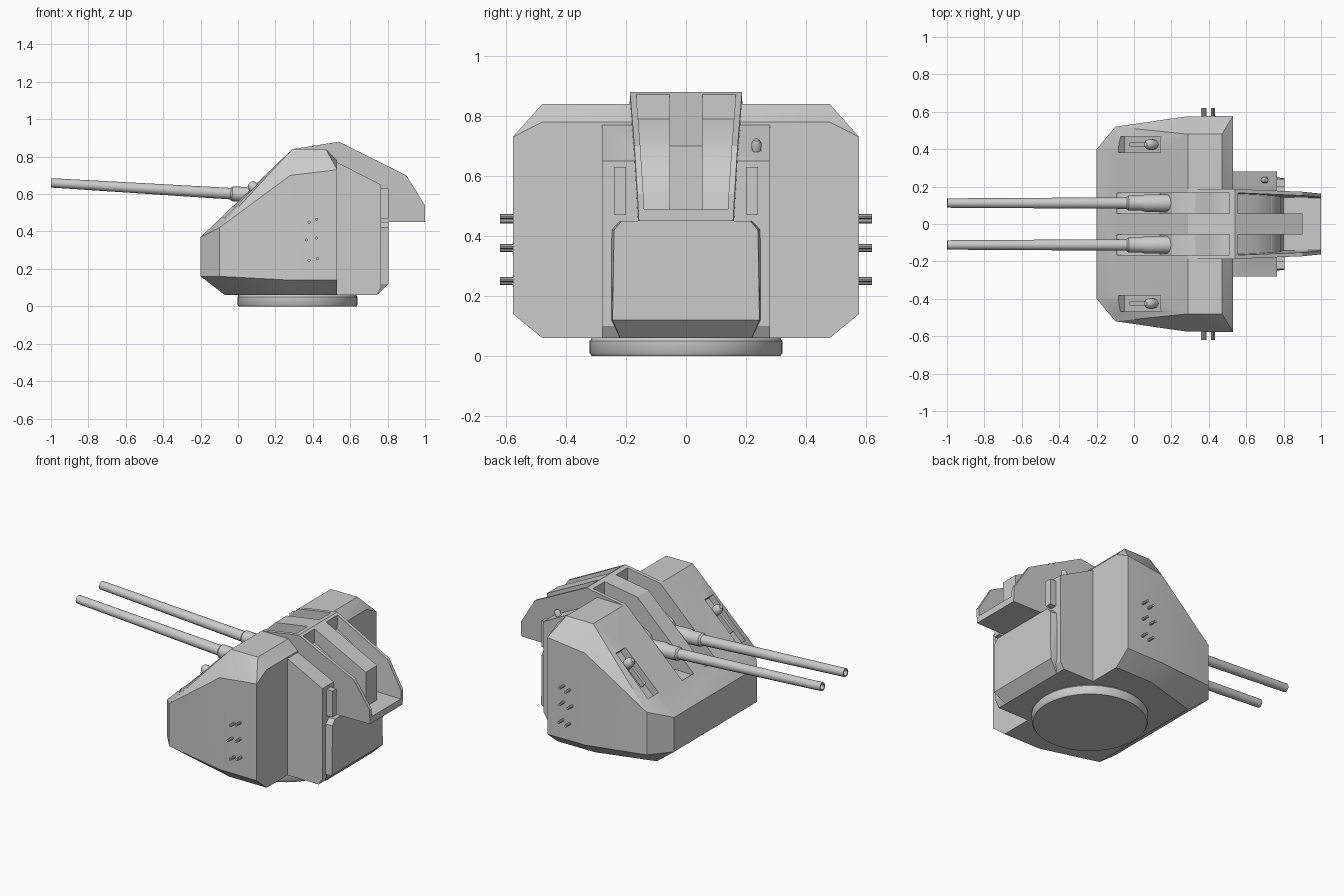
import bpy, bmesh, math
from mathutils import Vector, Matrix

if "Cube" in bpy.data.objects:
    bpy.data.objects.remove(bpy.data.objects["Cube"])


def finish(bm, name):
    bmesh.ops.recalc_face_normals(bm, faces=bm.faces)
    me = bpy.data.meshes.new(name)
    bm.to_mesh(me)
    bm.free()
    ob = bpy.data.objects.new(name, me)
    bpy.context.collection.objects.link(ob)
    return ob


def prism(name, pts, y0, y1):
    """Side profile (x, z) between two y limits, each a number or f(x, z)."""
    f = lambda y, p: y(*p) if callable(y) else y
    bm = bmesh.new()
    a = [bm.verts.new((p[0], f(y0, p), p[1])) for p in pts]
    b = [bm.verts.new((p[0], f(y1, p), p[1])) for p in pts]
    bm.faces.new(a)
    bm.faces.new(b[::-1])
    for i in range(len(pts)):
        j = (i + 1) % len(pts)
        bm.faces.new((a[i], a[j], b[j], b[i]))
    return finish(bm, name)


def hull(name, pts):
    """Convex solid from half its corners, mirrored across y."""
    bm = bmesh.new()
    for x, y, z in pts:
        bm.verts.new((x, y, z))
        bm.verts.new((x, -y, z))
    bmesh.ops.convex_hull(bm, input=bm.verts)
    bmesh.ops.dissolve_limit(bm, angle_limit=0.01, verts=bm.verts, edges=bm.edges)
    return finish(bm, name)


def lathe(name, prof, origin, axis, n=16):
    """Rings (distance, radius) along an axis, capped at both ends."""
    rot = Vector((0, 0, 1)).rotation_difference(Vector(axis)).to_matrix()
    bm = bmesh.new()
    rings = []
    for d, r in prof:
        rings.append([bm.verts.new(Vector(origin) + rot @ Vector((
            r * math.cos(2 * math.pi * k / n), r * math.sin(2 * math.pi * k / n), d)))
            for k in range(n)])
    for a, b in zip(rings, rings[1:]):
        for k in range(n):
            bm.faces.new((a[k], a[(k + 1) % n], b[(k + 1) % n], b[k]))
    bm.faces.new(rings[0])
    bm.faces.new(rings[-1])
    return smooth(finish(bm, name), 35)


def smooth(ob, deg):
    bpy.ops.object.select_all(action='DESELECT')
    ob.select_set(True)
    bpy.context.view_layer.objects.active = ob
    bpy.ops.object.shade_smooth_by_angle(angle=math.radians(deg))
    return ob


def box(name, c, size, tilt=0):
    bm = bmesh.new()
    m = Matrix.Translation(c) @ Matrix.Rotation(tilt, 4, 'Y') @ Matrix.Diagonal((*size, 1))
    bmesh.ops.create_cube(bm, size=1, matrix=m)
    return finish(bm, name)


def cut(targets, cutter):
    for ob in targets:
        mod = ob.modifiers.new("cut", 'BOOLEAN')
        mod.operation, mod.solver, mod.object = 'DIFFERENCE', 'EXACT', cutter
        bpy.context.view_layer.objects.active = ob
        bpy.ops.object.modifier_apply(modifier=mod.name)
    bpy.data.objects.remove(cutter)


# Armoured gun house
shield = hull("gun_shield", [
    (-.2, .40, .37), (-.2, .40, .16), (-.1, .52, .42), (-.1, .52, .16), (-.07, .38, .06),
    (.28, .575, .70), (.53, .578, .73), (.28, .575, .14), (.53, .578, .14),
    (.53, .48, .06), (.28, .48, .06), (.29, .48, .84), (.47, .48, .84), (.53, .48, .78)])

# Narrower rear compartment and its access box
rear = prism("rear_compartment", [(.5, .06), (.74, .06), (.765, .1), (.765, .65), (.53, .77), (.5, .77)], -.28, .28)
hull("rear_access_box", [(.75, .25, .42), (.75, .22, .45), (.805, .24, .42), (.805, .215, .45),
                         (.805, .245, .12), (.75, .25, .12), (.745, .22, .06)])

# Tapered hood over the breeches
hood_y = lambda x, z: .19 - .03 * max(0, x - .3) / .7 * .3 - .055 * (.88 - z)
wide = lambda x, z: .19 - .013 * (x - .3) - .055 * (.88 - z)
inner = lambda x, z: wide(x, z) - .02
neg = lambda f: (lambda x, z: -f(x, z))
hood = prism("breech_hood", [(.28, .80), (.29, .84), (.54, .88), (.9, .70), (1.0, .54), (1.0, .45),
                             (.74, .45), (.5, .7)], neg(wide), wide)

# Gun channels in front, loading recesses behind, either side of a central rib
front_floor = [(-.09, .465), (.14, .47), (.16, .57), (.2, .64), (.26, .675), (.33, .685),
               (.4, .735), (.45, .775), (.51, .79), (.51, 1), (-.09, 1)]
back_floor = [(.555, 1), (.555, .79), (.66, .73), (.74, .66), (.785, .58), (.8, .49), (1.1, .49), (1.1, 1)]
for s in (1, -1):
    cut([shield, hood], prism("cutter", front_floor, s * .055, s * .165))
    edge = inner if s > 0 else neg(inner)
    cut([rear, hood], prism("cutter", back_floor, s * .055, edge))
cut([hood], prism("cutter", [(.9, .49), (1.1, .49), (1.1, 1), (.9, 1)], -.1, .1))

# Sighting ports cut in the sloping front, with small sights inside
slope = -math.atan2(.47, .49)
for s in (1, -1):
    cut([shield], box("cutter", (.03, s * .425, .59), (.31, .085, .09), slope))
    side = "left" if s > 0 else "right"
    d = Vector((-.69, 0, .72))
    lathe(f"sight_{side}", [(-.06, .02), (.0, .03), (.025, .026), (.04, .012)], (.09, s * .425, .63), d, 12)
    box(f"sight_arm_{side}", (.03, s * .425, .565), (.12, .02, .03), slope)

for ob in (shield, hood, rear):
    smooth(ob, 25)

# Twin barrels with hollow muzzles and thicker sleeves
axis = Vector((-1, 0, .06)).normalized()
for s in (1, -1):
    side = "left" if s > 0 else "right"
    lathe(f"barrel_{side}", [(-.18, .034), (0, .031), (1.0, .025), (1.0, .017), (.9, .017)],
          (0, s * .112, .60), axis, 16)
    lathe(f"barrel_sleeve_{side}", [(-.2, .047), (-.06, .047), (-.04, .04), (.03, .04), (.04, .03)],
          (0, s * .112, .60), axis, 16)

# Step pegs on both flanks
for s in (1, -1):
    for i, (x, z) in enumerate([(.38, .45), (.42, .465), (.365, .355), (.42, .365), (.38, .245), (.425, .255)]):
        lathe(f"step_peg_{i}_{'left' if s > 0 else 'right'}", [(0, .008), (.07, .008)],
              (x, s * .55, z), (0, s, 0), 8)

# Roof fittings on the rear compartment
for s in (1, -1):
    hull_side = "left" if s > 0 else "right"
    box(f"hinge_block_{hull_side}", (.78, s * .22, .55), (.05, .04, .16))
box("roof_ledge", (.66, .235, .685), (.2, .05, .03), math.radians(27))
lathe("roof_knob", [(0, .015), (.03, .018), (.045, .01)], (.69, .235, .68), (.4, 0, .9), 10)

# Circular mounting ring
lathe("base_ring", [(0, .315), (.01, .322), (.05, .322), (.065, .31), (.09, .3)], (.318, 0, 0), (0, 0, 1), 40)
